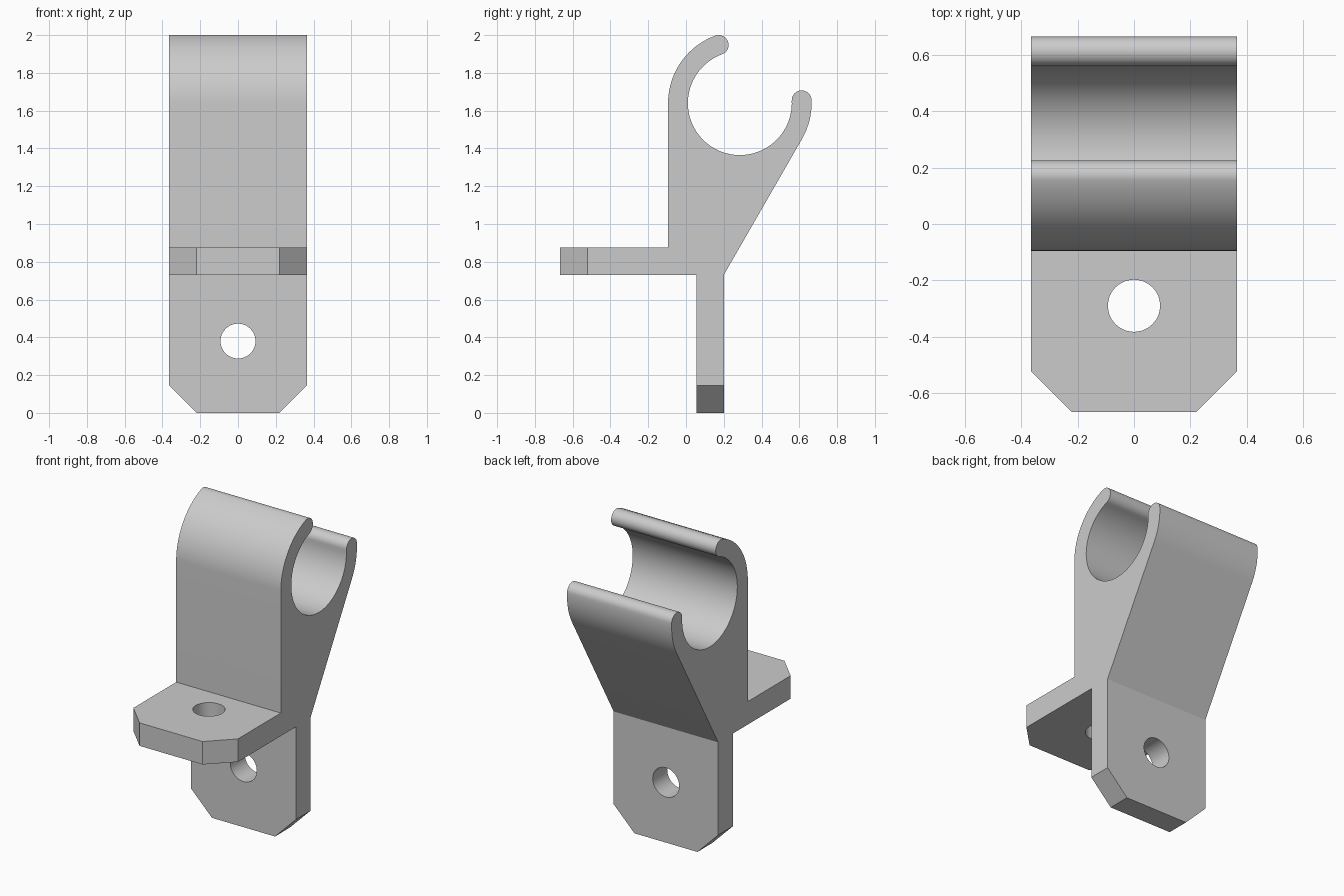
import bpy, bmesh
from math import sin, cos, radians, pi

cube = bpy.data.objects.get("Cube")
if cube:
    bpy.data.objects.remove(cube, do_unlink=True)

HALF_W = 0.365               # half width along x
BORE = (0.285, 1.64)         # clip centre in (y, z)
R_IN, R_OUT = 0.275, 0.38
R_MID, R_CAP = (R_IN + R_OUT) / 2, (R_OUT - R_IN) / 2
FRONT, CHAMFER = -0.667, 0.145
TIP_FRONT, TIP_BACK = 110, 2.6   # angles of the rounded clip ends


def arc(centre, radius, start, end, steps):
    angles = [radians(start + (end - start) * i / steps) for i in range(steps + 1)]
    return [(centre[0] + radius * cos(a), centre[1] + radius * sin(a)) for a in angles]


def on_ring(angle):
    return arc(BORE, R_MID, angle, angle, 1)[0]


# Side profile: mounting plate, shelf, open clip, sloped back
profile = [(0.055, 0), (0.055, 0.73), (FRONT, 0.73), (FRONT, 0.875), (BORE[0] - R_OUT, 0.875)]
profile += arc(BORE, R_OUT, 180, TIP_FRONT, 20)
profile += arc(on_ring(TIP_FRONT), R_CAP, TIP_FRONT, TIP_FRONT - 180, 16)
profile += arc(BORE, R_IN, TIP_FRONT, TIP_BACK + 360, 64)
profile += arc(on_ring(TIP_BACK), R_CAP, TIP_BACK + 180, TIP_BACK, 16)
profile += arc(BORE, R_OUT, TIP_BACK, -30, 10)
profile += [(0.2, 0.73), (0.2, 0)]

bm = bmesh.new()
side = bm.faces.new([bm.verts.new((-HALF_W, y, z)) for y, z in profile])
extruded = bmesh.ops.extrude_face_region(bm, geom=[side])["geom"]
bmesh.ops.translate(bm, vec=(2 * HALF_W, 0, 0),
                    verts=[g for g in extruded if isinstance(g, bmesh.types.BMVert)])
bmesh.ops.remove_doubles(bm, verts=bm.verts, dist=0.0001)
bmesh.ops.recalc_face_normals(bm, faces=bm.faces)
mesh = bpy.data.meshes.new("clip_bracket")
bm.to_mesh(mesh)
bm.free()
bracket = bpy.data.objects.new("clip_bracket", mesh)
bpy.context.collection.objects.link(bracket)

# Plain grey finish
grey = bpy.data.materials.new("plain_grey")
grey.use_nodes = True
colour = (0.6, 0.6, 0.6, 1)
grey.diffuse_color = colour
grey.node_tree.nodes["Principled BSDF"].inputs["Base Color"].default_value = colour
mesh.materials.append(grey)


def cut(name, sides, radius, location, tilt):
    """Cut a prism through the bracket."""
    bpy.ops.mesh.primitive_cylinder_add(vertices=sides, radius=radius, depth=0.3,
                                        location=location, rotation=(tilt, 0, 0))
    cutter = bpy.context.object
    cutter.name = name
    cutter.hide_render = True
    cutter.data.materials.append(grey)
    mod = bracket.modifiers.new(name, 'BOOLEAN')
    mod.operation, mod.solver, mod.object = 'DIFFERENCE', 'EXACT', cutter
    bpy.context.view_layer.objects.active = bracket
    bpy.ops.object.modifier_apply(modifier=name)
    bpy.data.objects.remove(cutter, do_unlink=True)


# Screw holes
cut("plate_hole", 48, 0.0925, (0, 0.1275, 0.38), pi / 2)
cut("shelf_hole", 48, 0.0925, (0, -0.29, 0.8), 0)

# Chamfered corners, cut with four-sided prisms
for x in (-HALF_W, HALF_W):
    cut("plate_corner", 4, CHAMFER, (x, 0.1275, 0), pi / 2)
    cut("shelf_corner", 4, CHAMFER, (x, FRONT, 0.8), 0)

bpy.ops.object.select_all(action='DESELECT')
bracket.select_set(True)
bpy.context.view_layer.objects.active = bracket
bpy.ops.object.shade_smooth_by_angle(angle=radians(25))
